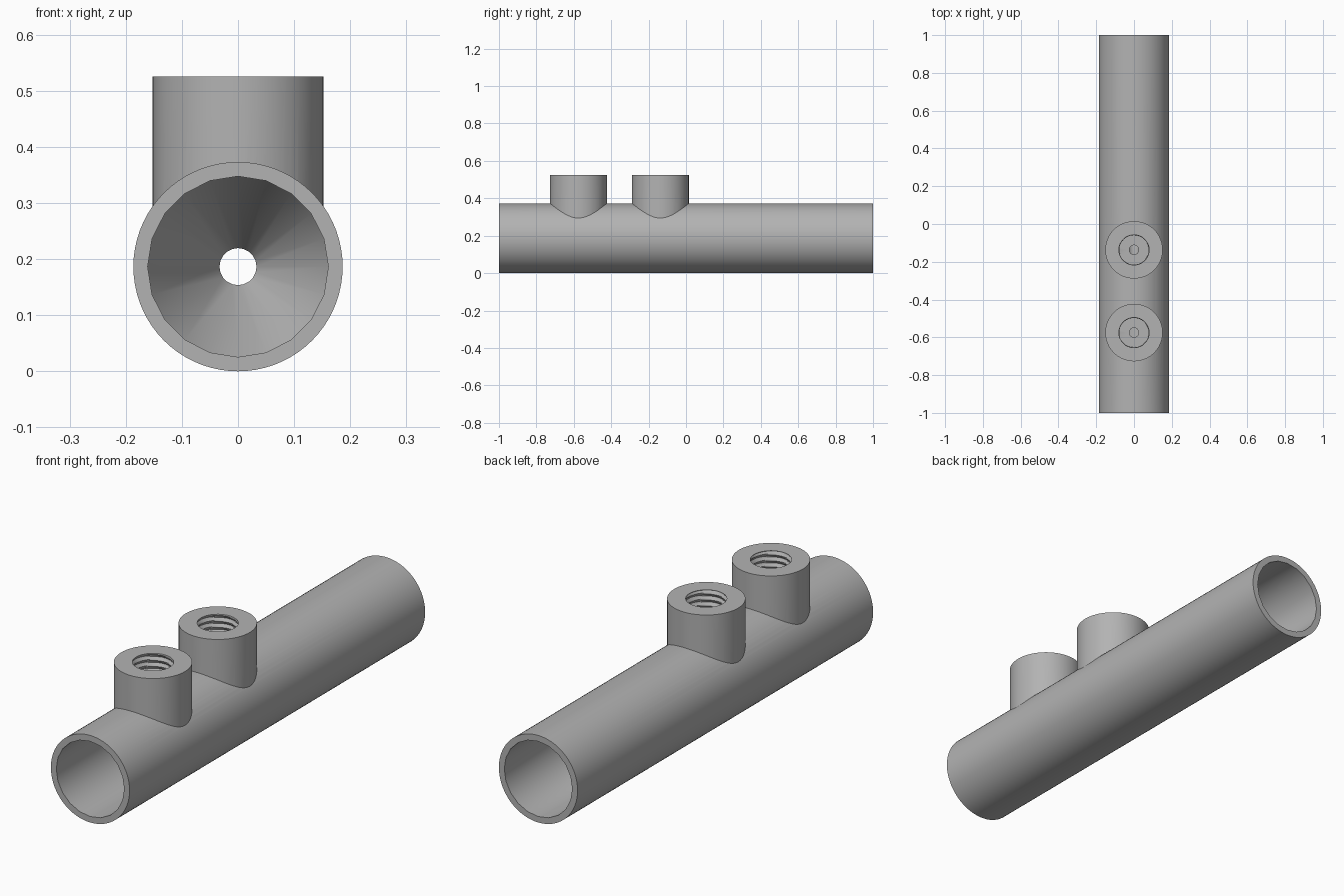
import bpy, bmesh, math

cube = bpy.data.objects.get("Cube")
if cube:
    bpy.data.objects.remove(cube, do_unlink=True)

AXIS_Z = 0.1865          # height of the pipe's centre line
TOP = 0.525              # top of the bosses
FLOOR = 0.38             # bottom of the threaded holes
PITCH = 0.026

steel = bpy.data.materials.new("grey_steel")
steel.use_nodes = True
colour = (0.45, 0.45, 0.45, 1)
steel.diffuse_color = colour
steel.node_tree.nodes["Principled BSDF"].inputs["Base Color"].default_value = colour


def lathe(name, profile, segments, place):
    """Closed solid of revolution; radius may be a number or a function of angle."""
    bm = bmesh.new()
    rings = []
    for radius, along in profile:
        ring = []
        for i in range(segments):
            a = math.tau * i / segments
            r = radius(a) if callable(radius) else radius
            ring.append(bm.verts.new(place(r * math.sin(a), r * math.cos(a), along)))
        rings.append(ring)
    for low, high in zip(rings, rings[1:]):
        for i in range(segments):
            j = (i + 1) % segments
            bm.faces.new((low[i], low[j], high[j], high[i]))
    bm.faces.new(rings[0])
    bm.faces.new(rings[-1])
    bmesh.ops.recalc_face_normals(bm, faces=bm.faces)
    mesh = bpy.data.meshes.new(name)
    bm.to_mesh(mesh)
    bm.free()
    mesh.materials.append(steel)
    obj = bpy.data.objects.new(name, mesh)
    bpy.context.collection.objects.link(obj)
    return obj


def lengthwise(u, v, along):
    return (u, along, v + AXIS_Z)


def upright(y):
    return lambda u, v, along: (u, y + v, along)


def combine(obj, tool, operation):
    mod = obj.modifiers.new(tool.name, "BOOLEAN")
    mod.object = tool
    mod.operation = operation
    mod.solver = "EXACT"
    tool.hide_render = True
    tools.append(tool)


def thread_radius(z):
    """Helical V thread at height z."""
    def radius(a):
        phase = (z / PITCH + a / math.tau) % 1
        return 0.078 + 0.02 * min(phase, 1 - phase)
    return radius


tools = []

# Main pipe
pipe = lathe("venturi_pipe", [(0.1865, -1), (0.1865, 1)], 72, lengthwise)

# Two round bosses standing on the pipe
boss_positions = {"inlet": -0.575, "throat": -0.137}
for label, y in boss_positions.items():
    boss = lathe(label + "_boss", [(0.152, 0.24), (0.152, TOP)], 64, upright(y))
    combine(pipe, boss, "UNION")

# Bore narrowing to a throat and widening again
bore = lathe("bore_cutter", [(0.161, -1.1), (0.161, -0.42), (0.033, -0.18),
                             (0.033, -0.09), (0.161, 0.65), (0.161, 1.1)], 20, lengthwise)
combine(pipe, bore, "DIFFERENCE")

# Threaded holes with narrow pressure taps below
rows = 34
for label, y in boss_positions.items():
    profile = [(0.025, AXIS_Z), (0.025, FLOOR), (0.078, FLOOR)]
    for k in range(1, rows):
        z = FLOOR + (TOP - FLOOR) * k / rows
        profile.append((thread_radius(z), z))
    profile += [(0.08, TOP), (0.08, TOP + 0.05)]
    combine(pipe, lathe(label + "_tap_cutter", profile, 32, upright(y)), "DIFFERENCE")

# Bake the cuts and remove the helpers
graph = bpy.context.evaluated_depsgraph_get()
baked = bpy.data.meshes.new_from_object(pipe.evaluated_get(graph))
pipe.modifiers.clear()
pipe.data = baked
baked.materials.clear()
baked.materials.append(steel)
for face in baked.polygons:
    face.material_index = 0
for tool in tools:
    bpy.data.objects.remove(tool, do_unlink=True)

# Smooth round walls, crisp rims
bpy.ops.object.select_all(action="DESELECT")
pipe.select_set(True)
bpy.context.view_layer.objects.active = pipe
bpy.ops.object.shade_smooth_by_angle(angle=math.radians(25))
